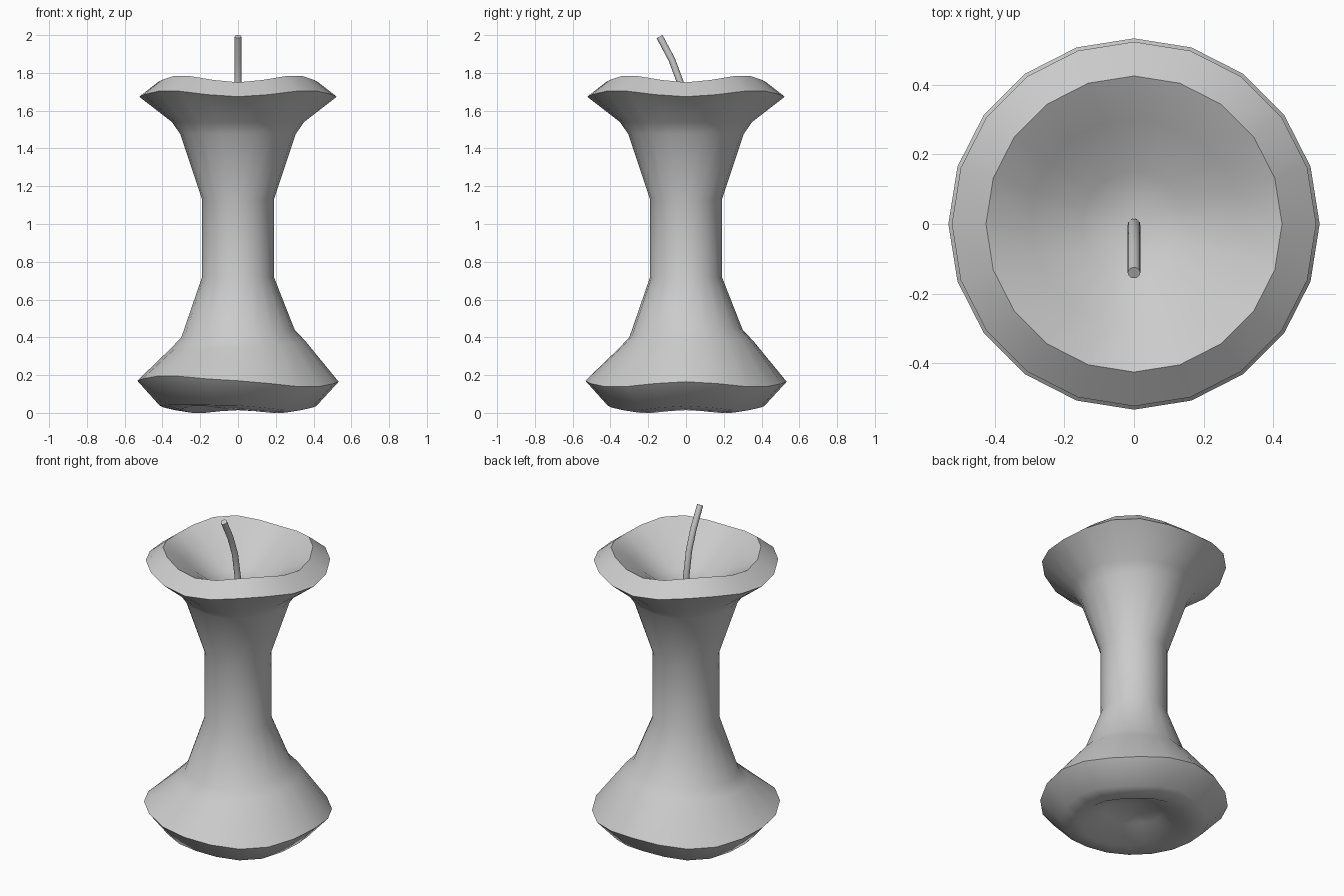
import bpy, bmesh
from math import sin, cos, pi, exp, radians
from mathutils import Vector

if "Cube" in bpy.data.objects:
    bpy.data.objects.remove(bpy.data.objects["Cube"])

SIDES = 20


def finish(name, bm, angle):
    bmesh.ops.recalc_face_normals(bm, faces=bm.faces)
    me = bpy.data.meshes.new(name)
    bm.to_mesh(me)
    bm.free()
    ob = bpy.data.objects.new(name, me)
    bpy.context.collection.objects.link(ob)
    bpy.ops.object.select_all(action='DESELECT')
    ob.select_set(True)
    bpy.context.view_layer.objects.active = ob
    bpy.ops.object.shade_smooth_by_angle(angle=radians(angle))
    return ob


def skin(bm, rings, start=None, end=None):
    """Bridge successive vertex rings, closing ends with a fan or a cap."""
    n = len(rings[0])
    for a, b in zip(rings, rings[1:]):
        for i in range(n):
            j = (i + 1) % n
            bm.faces.new((a[i], a[j], b[j], b[i]))
    for ring, tip in ((rings[0], start), (rings[-1], end)):
        if tip is None:
            bm.faces.new(ring)
        else:
            v = bm.verts.new(tip)
            for i in range(n):
                bm.faces.new((v, ring[i], ring[(i + 1) % n]))


# Core: lathe profile (radius, height, four-lobed wave, front-left bump, tilt)
profile = [
    (0.16, 0.085, 0, 0.02, 0), (0.30, 0.022, 0.008, 0.04, 0), (0.415, 0.04, 0.012, 0.03, 0),
    (0.533, 0.151, 0.014, 0.06, 0), (0.355, 0.362, 0, 0, 0.02), (0.30, 0.42, 0, 0, 0.02),
    (0.19, 0.72, 0, 0, 0), (0.19, 1.13, 0, 0, 0),
    (0.305, 1.475, 0, 0, 0), (0.35, 1.54, 0, 0, 0), (0.523, 1.69, -0.016, 0, 0),
    (0.425, 1.768, -0.018, 0, 0), (0.30, 1.695, -0.012, 0, 0),
    (0.15, 1.585, 0, 0, 0)]

bm = bmesh.new()
rings = []
for r, z, wave, bump, tilt in profile:
    ring = []
    for i in range(SIDES):
        a = 2 * pi * i / SIDES
        h = (z + wave * cos(4 * a) + tilt * (cos(a) + sin(a))
             + bump * exp(-((a - radians(225)) / 0.5) ** 2))
        ring.append(bm.verts.new((r * cos(a), r * sin(a), h)))
    rings.append(ring)
skin(bm, rings, (0, 0, 0.13), (0, 0, 1.55))
low = min(v.co.z for v in bm.verts)
for ring in rings[1:3]:            # settle the foot on the ground
    for v in ring:
        v.co.z -= low
finish("apple_core", bm, 50)

# Stem: round tube leaning towards the front
path = [(0, 1.5), (-0.003, 1.6), (-0.03, 1.75), (-0.075, 1.87), (-0.14, 1.992)]
pts = [Vector((0, y, z)) for y, z in path]
bm = bmesh.new()
rings = []
for k, p in enumerate(pts):
    t = (pts[min(k + 1, len(pts) - 1)] - pts[max(k - 1, 0)]).normalized()
    side = Vector((1, 0, 0))
    up = t.cross(side)
    rings.append([bm.verts.new(p + 0.018 * (cos(pi * i / 6) * side + sin(pi * i / 6) * up))
                  for i in range(12)])
skin(bm, rings)
finish("stem", bm, 40)
